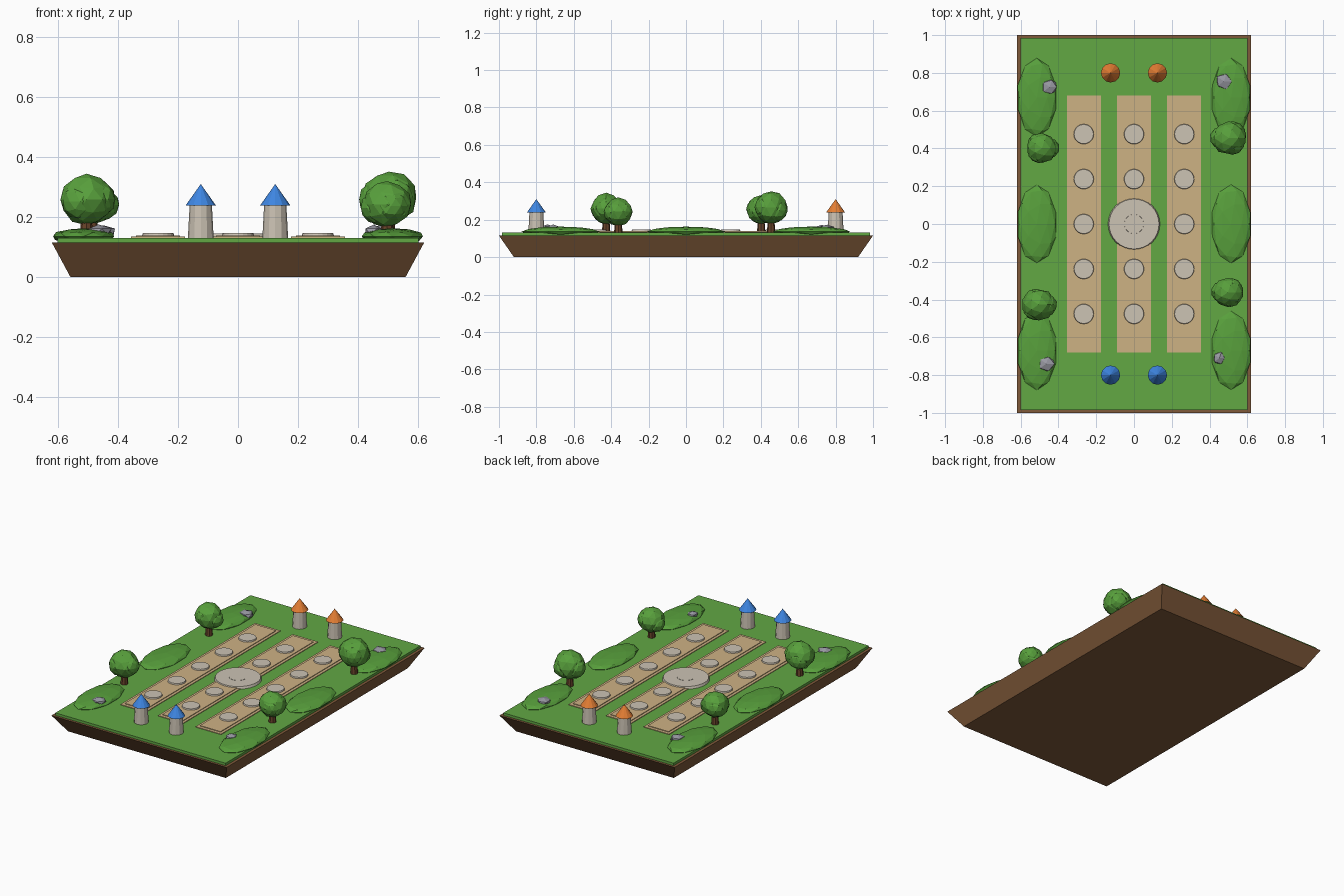
import bpy, bmesh, random
from math import cos, sin, tau
from mathutils import Matrix, Vector

random.seed(4)
cube = bpy.data.objects.get("Cube")
if cube:
    bpy.data.objects.remove(cube, do_unlink=True)


def material(name, rgb):
    # Convert display values to linear
    lin = [((c / 255 + 0.055) / 1.055) ** 2.4 for c in rgb]
    mat = bpy.data.materials.new(name)
    mat.use_nodes = True
    mat.diffuse_color = (*lin, 1)
    mat.node_tree.nodes["Principled BSDF"].inputs["Base Color"].default_value = (*lin, 1)
    return mat


soil = material("soil brown", (128, 90, 58))
grass = material("grass green", (98, 168, 68))
leaf = material("leaf green", (88, 160, 60))
sand = material("sand", (206, 178, 132))
stone = material("pale stone", (204, 195, 180))
rock_grey = material("rock grey", (152, 152, 162))
bark = material("bark brown", (105, 68, 42))
blue = material("roof blue", (62, 134, 226))
orange = material("roof orange", (228, 126, 52))


def finish(name, bm, mat):
    bmesh.ops.recalc_face_normals(bm, faces=bm.faces)
    mesh = bpy.data.meshes.new(name)
    bm.to_mesh(mesh)
    bm.free()
    mesh.materials.append(mat)
    obj = bpy.data.objects.new(name, mesh)
    bpy.context.collection.objects.link(obj)
    return obj


def slab(name, x, half_x, half_y, z0, z1, mat, inset=(0, 0)):
    # Box whose bottom may be drawn in
    bm = bmesh.new()
    bmesh.ops.create_cube(bm, size=2)
    for v in bm.verts:
        low = v.co.z < 0
        v.co = (x + v.co.x * (half_x - low * inset[0]),
                v.co.y * (half_y - low * inset[1]), z0 if low else z1)
    return finish(name, bm, mat)


def cone(name, x, y, z0, z1, r0, r1, sides, mat):
    bm = bmesh.new()
    bmesh.ops.create_cone(bm, cap_ends=True, segments=sides, radius1=r0, radius2=r1,
                          depth=z1 - z0, matrix=Matrix.Translation((x, y, (z0 + z1) / 2)))
    return finish(name, bm, mat)


def blob(name, parts, mat, detail=2, rough=0.04):
    # Faceted lumps, each given as centre and radii
    bm = bmesh.new()
    for centre, radii in parts:
        made = bmesh.ops.create_icosphere(bm, subdivisions=detail, radius=1)
        for v in made["verts"]:
            k = 1 + random.uniform(-rough, rough)
            v.co = Vector(c + p * r * k for c, p, r in zip(centre, v.co, radii))
    return finish(name, bm, mat)


# Ground
slab("earth_base", 0, 0.62, 1, 0, 0.115, soil, (0.062, 0.08))
slab("grass_field", 0, 0.602, 0.985, 0.113, 0.131, grass)

# Three lanes with round stepping stones
for i, x in enumerate((-0.266, 0, 0.266)):
    slab(f"lane_{i}", x, 0.09, 0.68, 0.129, 0.135, sand)
    slab(f"lane_inlay_{i}", x, 0.073, 0.66, 0.134, 0.139, sand)
    for j in range(-2, 3):
        cone(f"stepping_stone_{i}_{j + 2}", x, j * 0.238, 0.136, 0.147, 0.054, 0.051, 20, stone)
cone("centre_plaza", 0, 0, 0.13, 0.1455, 0.138, 0.132, 32, stone)

# Paired towers at each end
for end, y, roof in (("front", -0.8, blue), ("back", 0.8, orange)):
    for side, x in (("right", -0.124), ("left", 0.124)):
        cone(f"{end}_{side}_tower", x, y, 0.129, 0.242, 0.043, 0.037, 12, stone)
        cone(f"{end}_{side}_roof", x, y, 0.238, 0.31, 0.051, 0, 12, roof)

# Grassy mounds along both long edges
for side in (-1, 1):
    for j in (-1, 0, 1):
        blob(f"mound_{side}_{j}", [((side * 0.514, j * 0.67, 0.136), (0.106, 0.208, 0.027))],
             leaf, 2, 0.012)

# Rocks
for i, (x, y, r) in enumerate(((-0.447, 0.725, 0.042), (0.476, 0.755, 0.046),
                               (-0.465, -0.74, 0.046), (0.452, -0.71, 0.034))):
    blob(f"rock_{i}", [((x, y, 0.152), (r, r, 0.022))], rock_grey, 1, 0.1)

# Trees: trunk and clustered crown
for i, (x, y, r, top) in enumerate(((-0.487, 0.402, 0.094, 0.333), (0.503, 0.455, 0.105, 0.353),
                                    (-0.505, -0.427, 0.1, 0.342), (0.497, -0.362, 0.092, 0.32))):
    cone(f"trunk_{i}", x, y, 0.128, 0.22, 0.023, 0.016, 8, bark)
    z = top - 0.84 * r
    crown = [((x, y, z), (0.88 * r, 0.82 * r, 0.84 * r))]
    for k in range(3):
        a = tau * k / 3 + i
        crown.append(((x + 0.36 * r * cos(a), y + 0.3 * r * sin(a), z - 0.14 * r + 0.08 * r * k),
                      (0.62 * r, 0.58 * r, 0.6 * r)))
    blob(f"tree_crown_{i}", crown, leaf)
